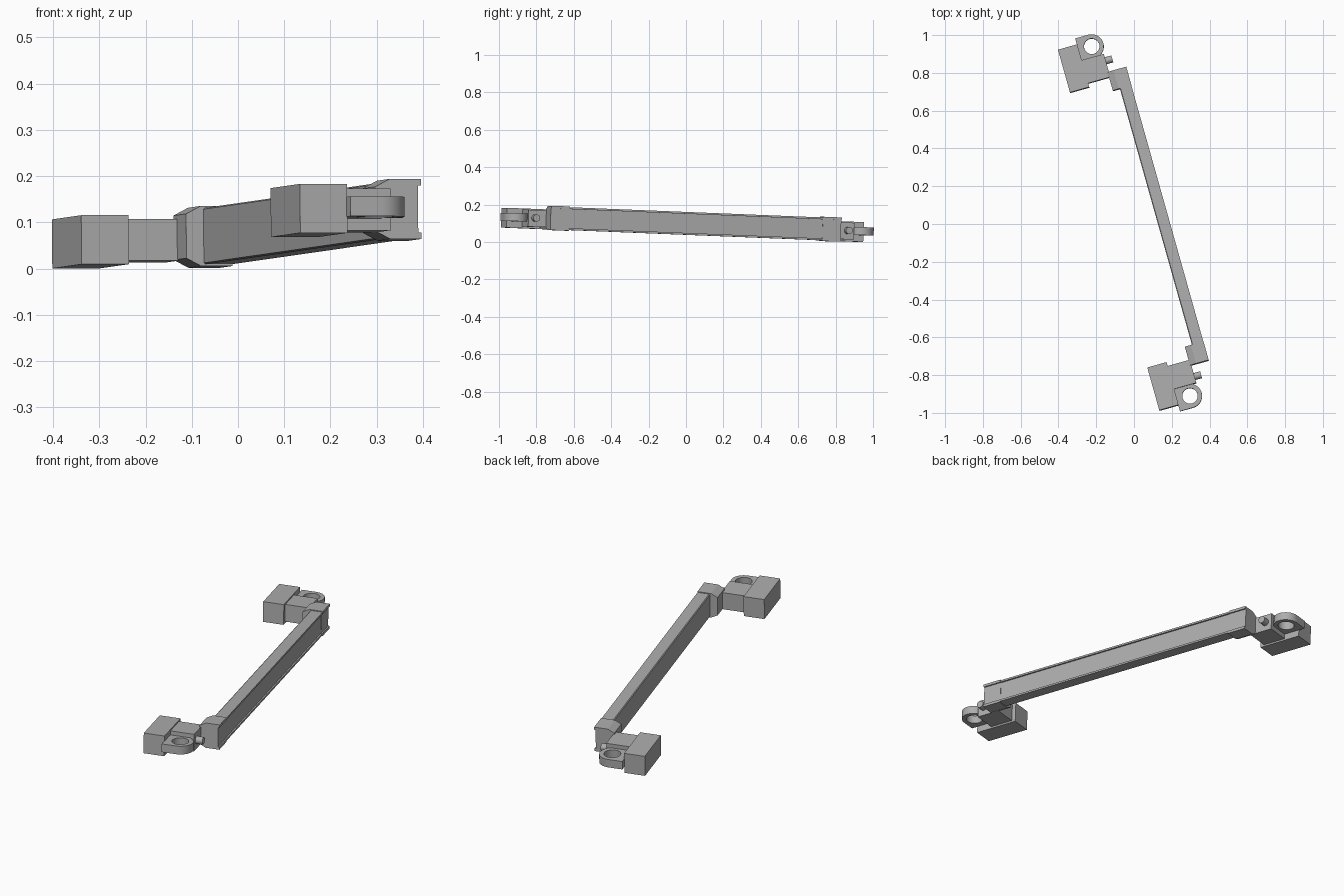
import bpy
import bmesh
from math import cos, sin, pi, radians
from mathutils import Matrix

cube = bpy.data.objects.get("Cube")
if cube:
    bpy.data.objects.remove(cube, do_unlink=True)

grey = bpy.data.materials.new("plain_grey")
grey.use_nodes = True
GREY = (0.42, 0.42, 0.42, 1)
grey.diffuse_color = GREY
grey.node_tree.nodes["Principled BSDF"].inputs["Base Color"].default_value = GREY

# the whole handle is turned and tilted as one
PLACE = (Matrix.Translation((0, 0, 0.092)) @ Matrix.Rotation(radians(15.7), 4, 'Z')
         @ Matrix.Rotation(radians(-2.22), 4, 'X') @ Matrix.Translation((0, 0.004, 0)))


def finish(name, bm, smooth=False):
    bmesh.ops.recalc_face_normals(bm, faces=bm.faces)
    mesh = bpy.data.meshes.new(name)
    bm.to_mesh(mesh)
    bm.free()
    mesh.materials.append(grey)
    obj = bpy.data.objects.new(name, mesh)
    bpy.context.collection.objects.link(obj)
    obj.matrix_world = PLACE
    if smooth:
        bpy.ops.object.select_all(action='DESELECT')
        obj.select_set(True)
        bpy.context.view_layer.objects.active = obj
        bpy.ops.object.shade_smooth_by_angle(angle=radians(35))
    return obj


def block(name, x, y, z):
    """Box between the given pairs of limits."""
    bm = bmesh.new()
    spans = (x, y, z)
    size = [abs(b - a) for a, b in spans]
    mid = [(a + b) / 2 for a, b in spans]
    bmesh.ops.create_cube(bm, size=1, matrix=Matrix.Translation(mid) @ Matrix.Diagonal((*size, 1)))
    return finish(name, bm)


def extrude_along(name, half, y0, y1):
    """Cross-section, given as its upper half, run from y0 to y1."""
    mid = 0.006
    outline = half + [(x, -z) for x, z in reversed(half)]
    bm = bmesh.new()
    face = bm.faces.new([bm.verts.new((x, y0, z + mid)) for x, z in outline])
    out = bmesh.ops.extrude_face_region(bm, geom=[face])
    verts = [v for v in out["geom"] if isinstance(v, bmesh.types.BMVert)]
    bmesh.ops.translate(bm, verts=verts, vec=(0, y1 - y0, 0))
    return finish(name, bm)


def eyelet(name, cx, cy, r_out, r_in, left, z0, z1, n=32):
    """Plate with a round hole, rounded on one side and square on the other."""
    def outer(a):
        c, s = cos(a), sin(a)
        if c > -0.001:
            return r_out * c, r_out * s
        k = 1 / max(abs(c), abs(s))
        return left * k * c, r_out * k * s
    bm = bmesh.new()
    rings = []
    for i in range(n):
        a = 2 * pi * i / n
        ox, oy = outer(a)
        ix, iy = r_in * cos(a), r_in * sin(a)
        rings.append([bm.verts.new((cx + x, cy + y, z))
                      for x, y, z in ((ox, oy, z0), (ox, oy, z1), (ix, iy, z1), (ix, iy, z0))])
    for i in range(n):
        p, q = rings[i], rings[(i + 1) % n]
        for j in range(4):
            k = (j + 1) % 4
            bm.faces.new((p[j], p[k], q[k], q[j]))
    return finish(name, bm, True)


def pin(name, x0, x1, y, z, r):
    bm = bmesh.new()
    turn = Matrix.Translation(((x0 + x1) / 2, y, z)) @ Matrix.Rotation(pi / 2, 4, 'Y')
    bmesh.ops.create_cone(bm, cap_ends=True, segments=20, radius1=r, radius2=r,
                          depth=x1 - x0, matrix=turn)
    return finish(name, bm, True)


# long channel bar with lips on its outer side
extrude_along("channel_bar", [(0.122, 0.058), (0.126, 0.061), (0.185, 0.061),
                              (0.185, 0.051), (0.177, 0.051)], -0.71, 0.71)

# the same fittings at both ends
for end, s in (("front", -1), ("back", 1)):
    extrude_along(end + "_bracket", [(0.083, 0.048), (0.116, 0.065), (0.186, 0.065),
                                     (0.186, 0.051), (0.179, 0.051)], s * 0.705, s * 0.807)
    block(end + "_arm", (-0.034, 0.09), (s * 0.778, s * 0.905), (-0.044, 0.046))
    block(end + "_grip", (-0.138, -0.032), (s * 0.757, s * 0.992), (-0.053, 0.053))
    eyelet(end + "_eyelet", 0.039, s * 0.962, 0.064, 0.041, 0.073, -0.018, 0.025)
    pin(end + "_pin", 0.085, 0.126, s * 0.869, 0.003, 0.019)
